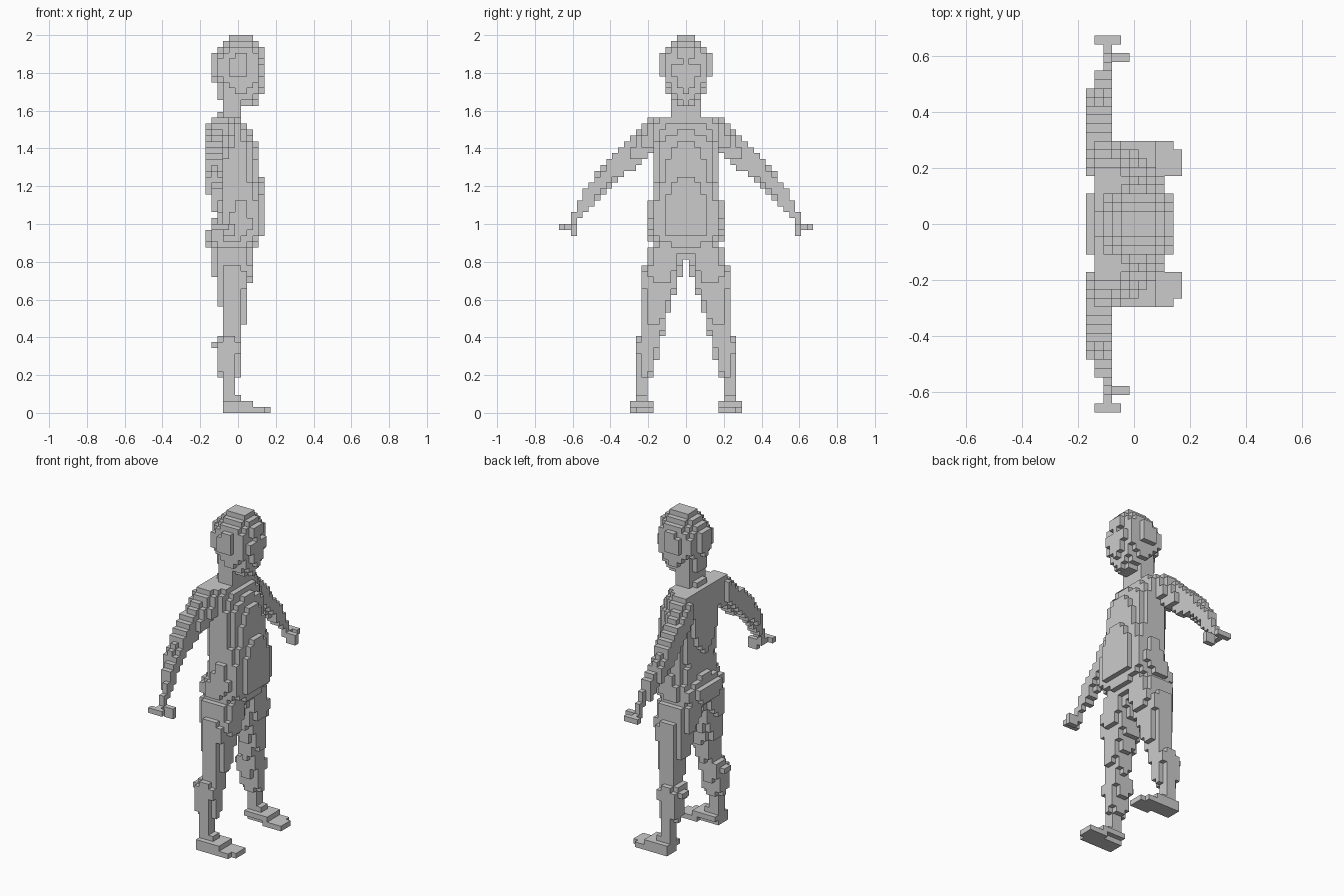
import bpy

H = 2 / 64          # block size
filled = {}         # block index -> part name


def put(part, i, j, k):
    filled.setdefault((i, j, k), part)


def blocks():
    for i in range(-5, 6):
        for j in range(-21, 22):
            for k in range(64):
                yield i, j, k, i * H, j * H, (k + 0.5) * H


def interp(rows, t):
    """Section bounds (a0, a1, b0, b1) at station t, or None outside."""
    rows = sorted(rows)
    for r, s in zip(rows, rows[1:]):
        if r[0] <= t <= s[0]:
            f = (t - r[0]) / (s[0] - r[0])
            return [u + (v - u) * f for u, v in zip(r[1:], s[1:])]
    return None


def loft(part, rows, p, along_y=False, sides=(1,)):
    """Fill blocks inside a chain of superellipse sections."""
    for i, j, k, x, y, z in blocks():
        for s in sides:
            t, b = (y * s, z) if along_y else (z, y * s)
            sec = interp(rows, t)
            if not sec:
                continue
            a0, a1, b0, b1 = sec
            u = abs((x - (a0 + a1) / 2) / ((a1 - a0) / 2))
            v = abs((b - (b0 + b1) / 2) / ((b1 - b0) / 2))
            if u ** p + v ** p <= 1:
                side = ("_left" if s > 0 else "_right") if len(sides) > 1 else ""
                put(part + side, i, j, k)


def box(part, x0, x1, y0, y1, z0, z1):
    """Fill a mirrored pair of boxes."""
    for i, j, k, x, y, z in blocks():
        if x0 < x < x1 and y0 < abs(y) < y1 and z0 < z < z1:
            put(part + ("_left" if y > 0 else "_right"), i, j, k)


def sym(rows):
    return [(t, a, b, -w, w) for t, a, b, w in rows]


# Head with recessed eyes
loft("head", sym([
    (2.0, -.04, .07, .045), (1.985, -.06, .08, .06), (1.953, -.09, .115, .09),
    (1.92, -.115, .137, .115), (1.88, -.14, .142, .134), (1.8, -.14, .142, .134),
    (1.74, -.115, .14, .115), (1.69, -.08, .125, .09), (1.63, -.02, .09, .05)]), 2)
for j in (-2, -1, 1, 2):
    front = max((i for i, b, k in filled if b == j and k == 59), default=0)
    filled.pop((front, j, 59), None)

# Neck and torso
loft("neck", sym([(1.72, -.11, .05, .08), (1.62, -.085, .03, .08),
                  (1.53, -.125, .03, .09)]), 2.3)
loft("torso", sym([
    (1.57, -.135, .01, .17), (1.5, -.145, .055, .18), (1.42, -.145, .1, .17),
    (1.3, -.142, .115, .165), (1.2, -.13, .132, .175), (1.1, -.115, .143, .19),
    (1.0, -.13, .143, .203), (.95, -.175, .14, .203), (.9, -.175, .11, .19),
    (.86, -.14, .08, .13), (.81, -.08, .04, .06)]), 2.3)

# Arms, fingers and thumbs
loft("arm", [
    (.1, -.135, -.01, 1.4, 1.57), (.17, -.155, -.01, 1.37, 1.575),
    (.2, -.174, -.02, 1.36, 1.55), (.27, -.176, -.055, 1.3, 1.475),
    (.36, -.176, -.085, 1.235, 1.41), (.42, -.174, -.08, 1.185, 1.325),
    (.49, -.16, -.077, 1.11, 1.245), (.52, -.142, -.077, 1.08, 1.21),
    (.56, -.118, -.072, 1.03, 1.14), (.6, -.115, -.07, .965, 1.06)],
    2.5, True, (1, -1))
box("hand", -.11, -.08, .6, .645, .97, 1.0)
box("hand", -.14, -.05, .64, .67, .97, 1.0)
box("thumb", -.11, -.02, .57, .61, .97, 1.0)
box("thumb", -.08, -.02, .57, .61, .94, .97)

# Legs
loft("leg", [
    (.88, -.145, .08, .0, .205), (.82, -.145, .08, .014, .207),
    (.75, -.13, .08, .025, .235), (.65, -.11, .058, .05, .237),
    (.5, -.085, .046, .105, .237), (.42, -.09, .02, .122, .25),
    (.36, -.13, .02, .138, .267), (.22, -.11, .01, .165, .267),
    (.17, -.08, -.01, .19, .267), (.0, -.08, -.012, .2, .267)], 2.3, False, (1, -1))

# Feet
box("foot", -.08, .14, .2, .3, 0, .03)
box("foot", .05, .17, .17, .28, 0, .03)
box("foot", -.08, .08, .17, .3, .03, .06)
box("foot", -.08, .02, .2, .27, .06, .095)

# Outer skin: one object per part, only faces open to the air
FACES = {
    (1, 0, 0): ((1, 0, 0), (1, 1, 0), (1, 1, 1), (1, 0, 1)),
    (-1, 0, 0): ((0, 0, 0), (0, 0, 1), (0, 1, 1), (0, 1, 0)),
    (0, 1, 0): ((0, 1, 0), (0, 1, 1), (1, 1, 1), (1, 1, 0)),
    (0, -1, 0): ((0, 0, 0), (1, 0, 0), (1, 0, 1), (0, 0, 1)),
    (0, 0, 1): ((0, 0, 1), (1, 0, 1), (1, 1, 1), (0, 1, 1)),
    (0, 0, -1): ((0, 0, 0), (0, 1, 0), (1, 1, 0), (1, 0, 0)),
}
for part in sorted(set(filled.values())):
    index, faces = {}, []
    for (i, j, k), name in filled.items():
        if name != part:
            continue
        for (dx, dy, dz), quad in FACES.items():
            if (i + dx, j + dy, k + dz) not in filled:
                faces.append([index.setdefault((i + a, j + b, k + c), len(index))
                              for a, b, c in quad])
    mesh = bpy.data.meshes.new(part)
    mesh.from_pydata([((a - .5) * H, (b - .5) * H, c * H) for a, b, c in index], [], faces)
    mesh.update()
    bpy.context.collection.objects.link(bpy.data.objects.new(part, mesh))
